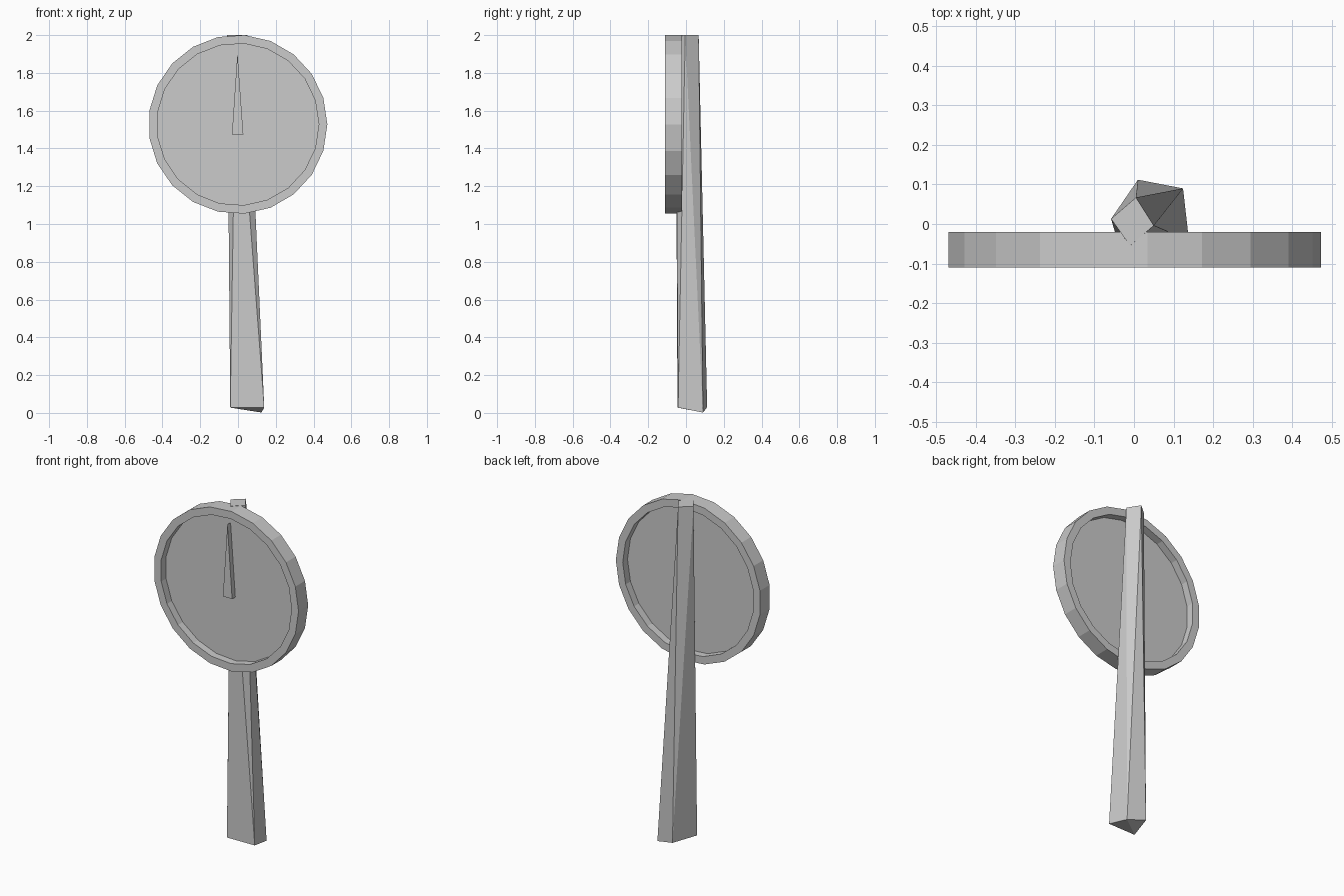
import bpy
from math import cos, sin, pi
from mathutils import Vector

if "Cube" in bpy.data.objects:
    bpy.data.objects.remove(bpy.data.objects["Cube"])

SIDES = 21
CX, CZ = -0.001, 1.5275


def make(name, verts, faces):
    mesh = bpy.data.meshes.new(name)
    mesh.from_pydata(verts, [], faces)
    mesh.update()
    ob = bpy.data.objects.new(name, mesh)
    bpy.context.collection.objects.link(ob)
    return ob


def circle(r, y):
    return [(CX + r * cos(2 * pi * i / SIDES), y, CZ + r * sin(2 * pi * i / SIDES))
            for i in range(SIDES)]


# Rim: rectangular section swept round the dial
loops = [(0.474, -0.11), (0.474, -0.02), (0.429, -0.02), (0.429, -0.11)]
verts = [v for r, y in loops for v in circle(r, y)]
faces = []
for k in range(4):
    for i in range(SIDES):
        j, n = (i + 1) % SIDES, (k + 1) % 4
        faces.append((k * SIDES + i, k * SIDES + j, n * SIDES + j, n * SIDES + i))
make("rim", verts, [f[::-1] for f in faces])

# Dial plate, set halfway into the rim
make("dial_plate", circle(0.429, -0.065), [tuple(range(SIDES))])

# Pointer: thin triangular prism on the dial
tri = [(-0.032, 1.475), (0.028, 1.475), (-0.003, 1.907)]
verts = [(x, y, z) for y in (-0.095, -0.065) for x, z in tri]
make("pointer", verts, [(0, 1, 2), (5, 4, 3), (0, 3, 4, 1), (1, 4, 5, 2), (2, 5, 3, 0)])

# Post: crooked, tapering four-sided stake with twisted sides
top = [(-0.058, 0.013, 2), (0.005, 0.067, 2), (0.05, -0.004, 2), (-0.01, -0.055, 2)]
bottom = [(0.01, 0.112, 0.03), (0.124, 0.09, 0.002), (0.139, -0.042, 0.028), (-0.041, -0.045, 0.028)]
faces = [(3, 2, 1, 0), (4, 5, 7), (5, 6, 7)]
for i in range(4):
    p = (i - 1) % 4
    faces += [(i, 4 + i, 4 + p), (i, 4 + p, p)]
post = make("post", top + bottom, faces)

# Make all closed parts face outwards
import bmesh
for ob in bpy.data.objects:
    if ob.name != "dial_plate":
        bm = bmesh.new()
        bm.from_mesh(ob.data)
        bmesh.ops.recalc_face_normals(bm, faces=bm.faces)
        bm.to_mesh(ob.data)
        bm.free()
